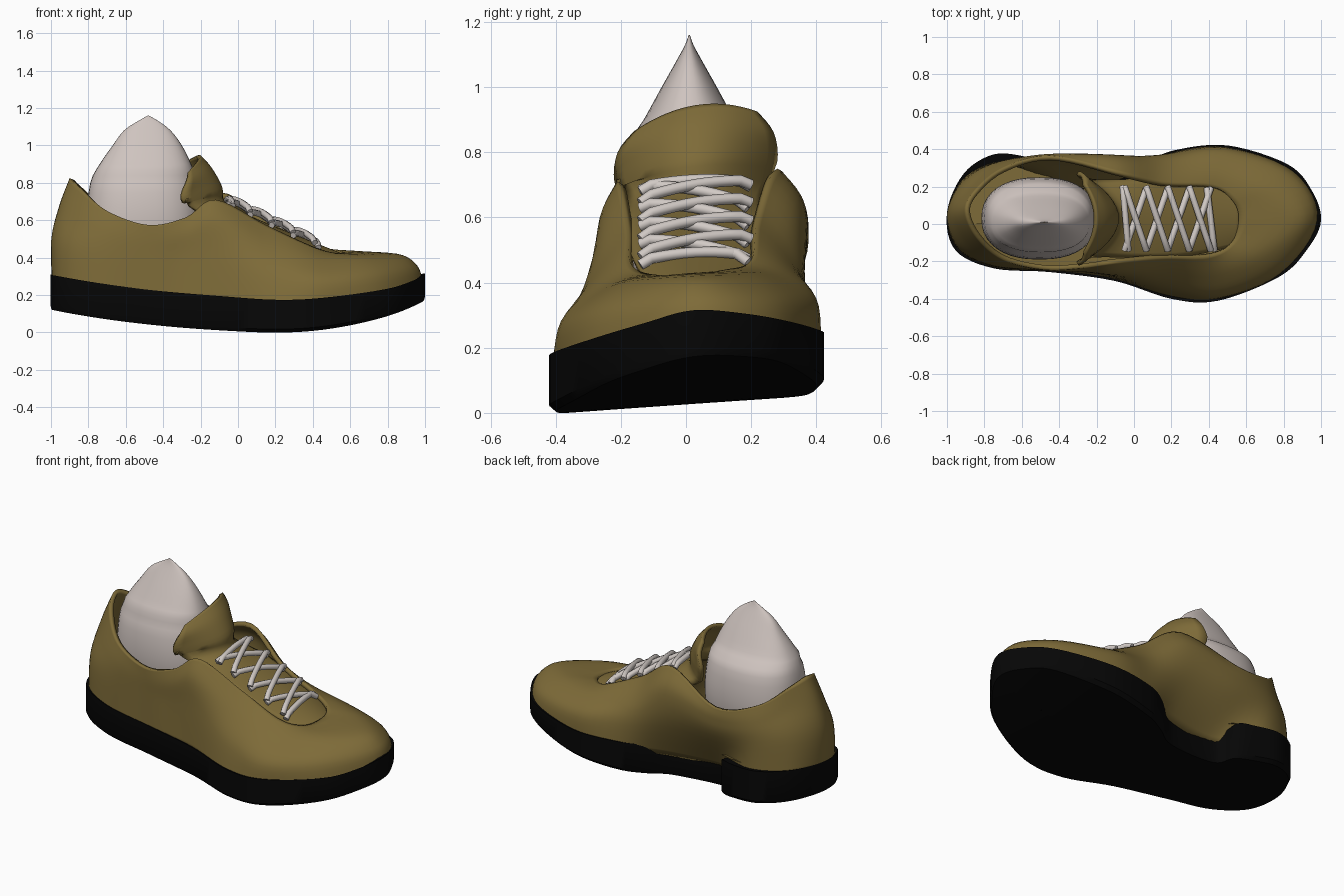
import bpy
import math
from mathutils import Vector

cube = bpy.data.objects.get("Cube")
if cube:
    bpy.data.objects.remove(cube, do_unlink=True)


def material(name, rgb):
    mat = bpy.data.materials.new(name)
    mat.use_nodes = True
    color = (*rgb, 1)
    mat.diffuse_color = color
    bsdf = mat.node_tree.nodes["Principled BSDF"]
    bsdf.inputs["Base Color"].default_value = color
    bsdf.inputs["Roughness"].default_value = 0.8
    return mat


OLIVE = material("olive leather", (.208, .147, .04))
BLACK = material("black rubber", (.002, .002, .002))
SOCK = material("pale sock", (.62, .55, .52))
LACE = material("off white lace", (.64, .59, .56))


def spline(points, steps, closed=False):
    """Smooth curve passing through the given points."""
    pts = [Vector(p) for p in points]
    count = len(pts)

    def at(i):
        if closed:
            return pts[i % count]
        return pts[max(0, min(count - 1, i))]

    result = []
    for i in range(count if closed else count - 1):
        a, b, c, d = (at(i + k) for k in (-1, 0, 1, 2))
        for s in range(steps):
            t = s / steps
            result.append(b + (c - a) * t / 2
                          + (a * 2 - b * 5 + c * 4 - d) * t * t / 2
                          + (b * 3 - a - c * 3 + d) * t ** 3 / 2)
    if not closed:
        result.append(pts[-1])
    return result


def loft(name, rings, mat, closed=True, thickness=0, sharp=40):
    """Skin a sequence of equally long rings with quads."""
    size = len(rings[0])
    verts = [p for ring in rings for p in ring]
    faces = []
    for r in range(len(rings) - 1):
        for i in range(size if closed else size - 1):
            j = (i + 1) % size
            low, high = r * size, (r + 1) * size
            faces.append((low + i, low + j, high + j, high + i))
    mesh = bpy.data.meshes.new(name)
    mesh.from_pydata(verts, [], faces)
    mesh.materials.append(mat)
    mesh.polygons.foreach_set("use_smooth", [True] * len(mesh.polygons))
    mesh.set_sharp_from_angle(angle=math.radians(sharp))
    obj = bpy.data.objects.new(name, mesh)
    bpy.context.collection.objects.link(obj)
    if thickness:
        mod = obj.modifiers.new("thickness", "SOLIDIFY")
        mod.thickness = thickness
        mod.offset = -1
    return obj


# Upper: four rings, each from the heel along the -y side to the toe and back
foot_line = [(-.993, .06, .28), (-.945, -.13, .27), (-.75, -.23, .24), (-.45, -.25, .2),
             (-.28, -.265, .185), (-.1, -.295, .17), (.2, -.39, .15), (.45, -.4, .16),
             (.78, -.27, .2), (.985, .02, .28), (.86, .28, .25), (.5, .41, .22),
             (.2, .38, .2), (-.05, .26, .17), (-.38, .21, .17), (-.65, .34, .22),
             (-.895, .26, .28)]
side_line = [(-.998, .06, .5), (-.935, -.125, .47), (-.745, -.225, .43), (-.45, -.25, .4),
             (-.29, -.255, .4), (-.12, -.28, .42), (.18, -.345, .32), (.45, -.38, .28),
             (.76, -.25, .32), (.955, .02, .36), (.83, .265, .35), (.48, .395, .35),
             (.18, .37, .38), (-.12, .36, .45), (-.45, .35, .43), (-.72, .335, .46),
             (-.9, .235, .5)]
shoulder_line = [(-.955, .06, .68), (-.89, -.1, .62), (-.72, -.215, .55), (-.46, -.25, .5),
                 (-.28, -.255, .53), (-.12, -.265, .6), (.17, -.265, .46), (.43, -.28, .38),
                 (.67, -.17, .405), (.85, .02, .42), (.72, .19, .425), (.45, .3, .43),
                 (.16, .31, .5), (-.11, .36, .64), (-.45, .375, .55), (-.71, .325, .58),
                 (-.87, .2, .66)]
collar_line = [(-.9, .07, .825), (-.84, -.07, .77), (-.7, -.19, .65), (-.48, -.245, .575),
               (-.28, -.235, .615), (-.12, -.21, .71), (.15, -.18, .575), (.4, -.17, .46),
               (.52, -.1, .425), (.56, .02, .43), (.53, .12, .44), (.42, .2, .47),
               (.15, .22, .6), (-.1, .28, .75), (-.45, .365, .62), (-.7, .3, .67),
               (-.85, .18, .78)]
lines = [spline(line, 6, True)
         for line in (foot_line, side_line, shoulder_line, collar_line)]
columns = [spline(column, 5) for column in zip(*lines)]
loft("shoe_upper", list(zip(*columns)), OLIVE, thickness=.025)

# Sole: outline with a notch at the arch, rocker shaped and tilted underneath
sole_line = [(-1, .06, .31), (-.955, -.14, .3), (-.75, -.237, .265), (-.45, -.257, .225),
             (-.1, -.305, .195), (.2, -.4, .175), (.45, -.41, .185), (.78, -.28, .23),
             (.93, -.13, .275), (1, .02, .315), (.95, .18, .305), (.82, .32, .28),
             (.5, .42, .25), (.22, .395, .24), (.07, .33, .23), (-.08, .24, .2),
             (-.4, .22, .2), (-.47, .32, .28), (-.58, .36, .29), (-.75, .372, .3),
             (-.91, .27, .31)]
sole_top = spline(sole_line, 6, True)


def narrowed(ring, factor, drop=0):
    return [Vector((p.x * (.9 + .1 * factor), p.y * factor, p.z - drop)) for p in ring]


def ground(ring):
    return [Vector((p.x, p.y, .026 + (.065 + .05 * p.x) * p.y
                    + (.18 if p.x > .1 else .08) * (p.x - .1) ** 2)) for p in ring]


sole_rings = [ground(narrowed(sole_top, f)) for f in (0, .5, .95)]
sole_rings += [[p + Vector((0, 0, .02)) for p in ground(sole_top)], sole_top]
sole_rings += [narrowed(sole_top, f, .01) for f in (.9, .5, 0)]
loft("sole", sole_rings, BLACK)

# Insole: lining just above the sole, inside the upper
insole_rings = [narrowed(sole_top, f, -.008) for f in (.88, .5, 0)]
loft("insole", [[(p.x * .96, p.y, p.z) for p in ring] for ring in insole_rings], OLIVE)

# Sock: rounded rings closing to a peak (z, x, half length, half width)
sock_profile = [(.34, -.52, .27, .17), (.45, -.515, .3, .2), (.62, -.505, .305, .22),
                (.8, -.505, .285, .2), (.9, -.495, .245, .14), (1, -.485, .185, .085),
                (1.08, -.485, .125, .04), (1.13, -.48, .055, .013), (1.16, -.48, .002, .002)]


def rounded(value):
    return math.copysign(abs(value) ** .85, value)


sock_rings = []
for z, x, length, width in spline(sock_profile, 3):
    angles = [math.tau * k / 40 for k in range(40)]
    sock_rings.append([(x + length * rounded(math.cos(a)),
                        .01 + .02 * (z < .85) + width * rounded(math.sin(a)), z) for a in angles])
loft("sock", sock_rings, SOCK)

# Tongue: arched strip (x, z, half width, backward curl, droop at the sides)
tongue_path = [(.6, .405, .14, .03, .02), (.3, .525, .2, 0, .035), (.05, .63, .21, 0, .03),
               (-.07, .7, .21, .15, .04), (-.085, .78, .25, .21, .04),
               (-.14, .88, .24, .13, .05), (-.2, .945, .19, .06, .05)]
tongue_rows = []
for x, z, width, curl, droop in spline(tongue_path, 4):
    row = []
    for k in range(17):
        u = k / 8 - 1
        row.append((x - curl * u * u, .03 + width * u, z - droop * u * u + .03 * u * (z > .75)))
    tongue_rows.append(row)
loft("tongue", tongue_rows, OLIVE, closed=False, thickness=.022)


# Laces: criss-cross strands arched over the tongue, with a bar at each end
def lace(name, start, end, lift):
    curve = bpy.data.curves.new(name, "CURVE")
    curve.dimensions = "3D"
    curve.bevel_depth = .017
    curve.bevel_resolution = 2
    curve.use_fill_caps = True
    strand = curve.splines.new("POLY")
    strand.points.add(10)
    for k, point in enumerate(strand.points):
        t = k / 10
        x = start[0] + (end[0] - start[0]) * t
        y = start[1] + (end[1] - start[1]) * t
        z = .675 - .48 * x + lift + .014 * math.sin(math.pi * t)
        point.co = (x, y, z - (.015 if k in (0, 10) else 0), 1)
    curve.materials.append(LACE)
    bpy.context.collection.objects.link(bpy.data.objects.new(name, curve))


rows = [-.05 + .115 * k for k in range(5)]
for k, (near, far) in enumerate(zip(rows, rows[1:])):
    lace(f"lace_right_{k}", (near, -.14), (far, .19), 0)
    lace(f"lace_left_{k}", (near, .2), (far, -.14), .016)
lace("lace_top_bar", (-.03, -.14), (-.06, .2), .005)
lace("lace_bottom_bar", (.43, -.14), (.39, .19), 0)
